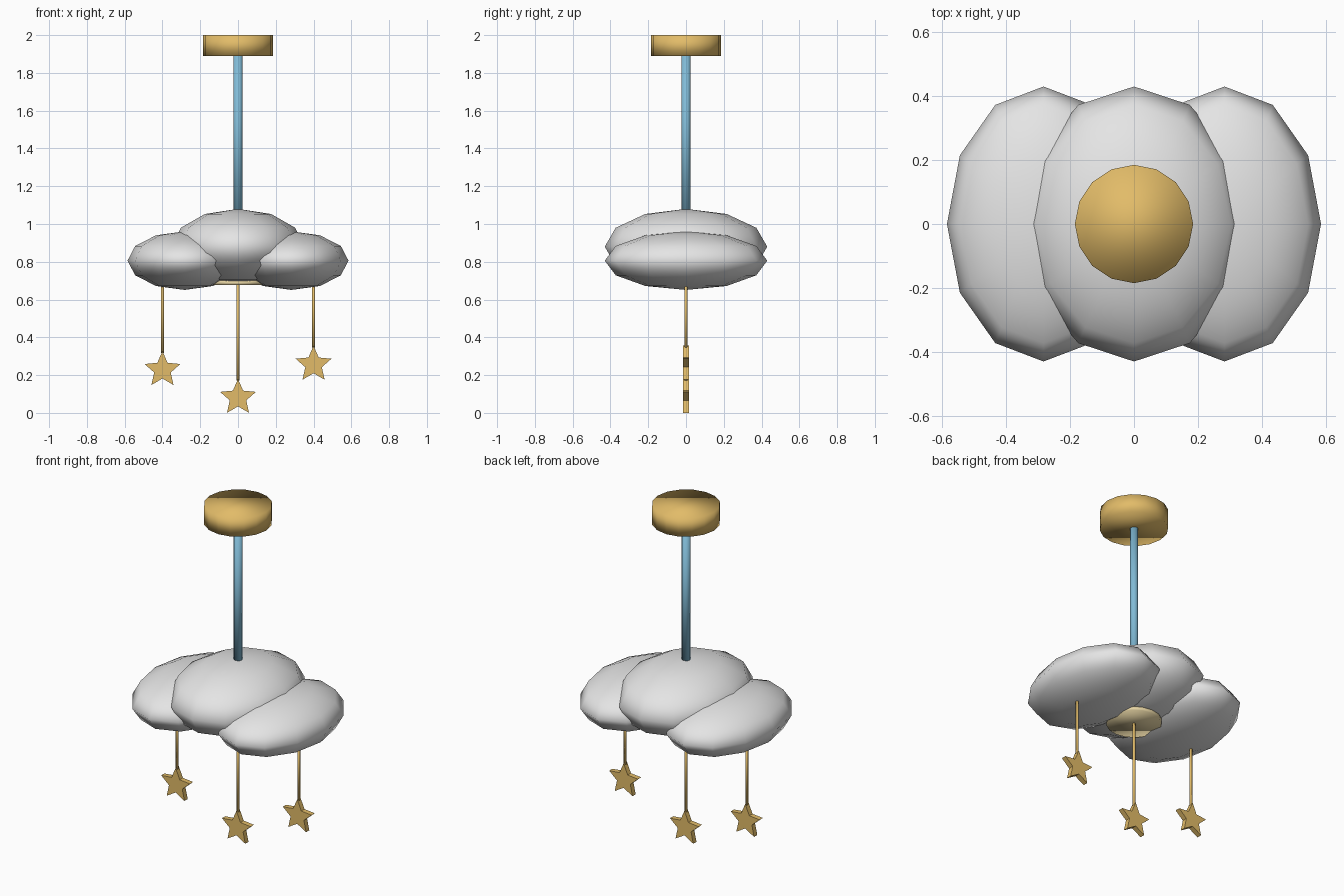
import bpy, bmesh, math

if "Cube" in bpy.data.objects:
    bpy.data.objects.remove(bpy.data.objects["Cube"])


def material(name, rgb):
    m = bpy.data.materials.new(name)
    m.diffuse_color = (*rgb, 1)
    m.use_nodes = True
    m.node_tree.nodes["Principled BSDF"].inputs["Base Color"].default_value = m.diffuse_color
    return m


GOLD = material("gold", (0.76, 0.50, 0.14))
BLUE = material("sky blue", (0.22, 0.50, 0.68))
WHITE = material("cloud white", (0.78, 0.78, 0.78))
CREAM = material("warm cream", (1.0, 0.83, 0.46))


def finish(ob, name, mat, smooth=True):
    ob.name = name
    ob.data.materials.append(mat)
    for p in ob.data.polygons:
        p.use_smooth = smooth


def rod(name, x, z0, z1, r, sides, mat):
    bpy.ops.mesh.primitive_cylinder_add(vertices=sides, radius=r, depth=z1 - z0,
                                        location=(x, 0, (z0 + z1) / 2))
    finish(bpy.context.object, name, mat)


def puff(name, x, z, radii):
    bpy.ops.mesh.primitive_uv_sphere_add(segments=12, ring_count=6, radius=1, location=(x, 0, z))
    ob = bpy.context.object
    ob.scale = radii
    finish(ob, name, WHITE)


def star(name, x, z, outer=0.0995, inner=0.046, depth=0.03):
    bm = bmesh.new()
    ring = []
    for i in range(10):
        r = inner if i % 2 else outer
        a = math.pi * i / 5
        ring.append(bm.verts.new((r * math.sin(a), -depth / 2, r * math.cos(a))))
    face = bm.faces.new(ring)
    new = bmesh.ops.extrude_face_region(bm, geom=[face])["geom"]
    bmesh.ops.translate(bm, vec=(0, depth, 0),
                        verts=[g for g in new if isinstance(g, bmesh.types.BMVert)])
    bmesh.ops.recalc_face_normals(bm, faces=bm.faces)
    me = bpy.data.meshes.new(name)
    bm.to_mesh(me)
    bm.free()
    ob = bpy.data.objects.new(name, me)
    bpy.context.collection.objects.link(ob)
    ob.location = (x, 0, z)
    finish(ob, name, GOLD, False)


# ceiling mount and hanging rod
rod("ceiling_mount", 0, 1.89, 2.0, 0.185, 16, GOLD)
rod("hanging_rod", 0, 1.0, 1.9, 0.023, 12, BLUE)

# cloud shade
puff("cloud_middle", 0, 0.88, (0.35, 0.43, 0.2))
puff("cloud_left", -0.283, 0.806, (0.302, 0.43, 0.155))
puff("cloud_right", 0.283, 0.806, (0.302, 0.43, 0.155))

# light panel under the cloud
rod("light_panel", 0, 0.678, 0.70, 0.15, 16, CREAM)

# strings with stars
for side, x, z in (("left", -0.4, 0.228), ("middle", 0, 0.0805), ("right", 0.4, 0.256)):
    rod("string_" + side, x, z + 0.09, 0.72, 0.008, 8, GOLD)
    star("star_" + side, x, z)
